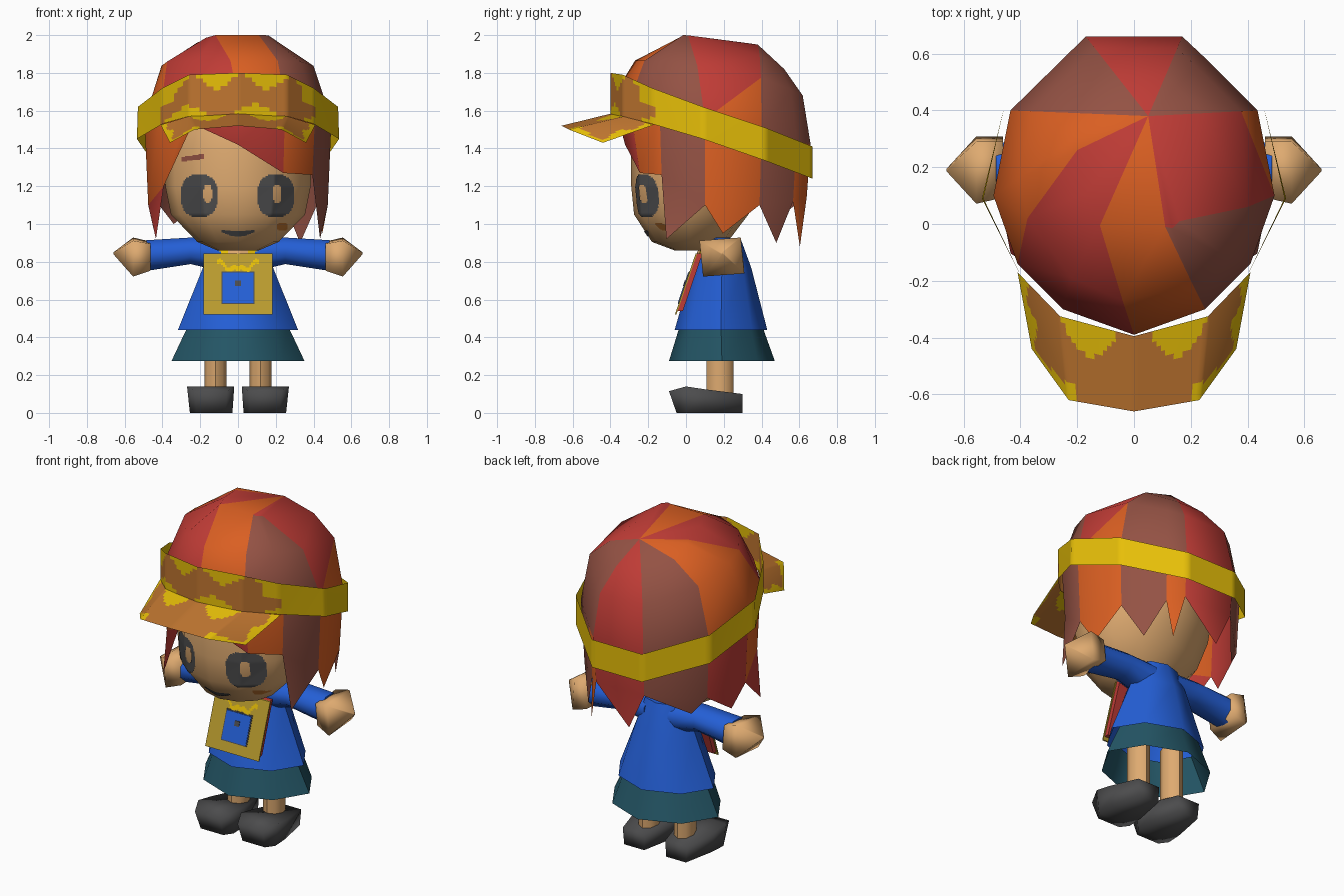
import bpy, bmesh, math
from mathutils import Vector
from mathutils.bvhtree import BVHTree

if "Cube" in bpy.data.objects:
    bpy.data.objects.remove(bpy.data.objects["Cube"])


def material(name, *rgb):
    m = bpy.data.materials.new(name)
    m.diffuse_color = [((c / 255 + 0.055) / 1.055) ** 2.4 for c in rgb] + [1]
    m.use_nodes = True
    m.node_tree.nodes["Principled BSDF"].inputs["Base Color"].default_value = m.diffuse_color
    return m


SKIN = material("skin", 222, 170, 112)
RED = material("hair_red", 192, 60, 54)
ORANGE = material("hair_orange", 218, 95, 34)
BROWN = material("hair_brown", 148, 82, 68)
YELLOW = material("cap_yellow", 232, 192, 8)
TAN = material("cap_tan", 192, 118, 48)
BLUE = material("shirt_blue", 36, 95, 214)
TEAL = material("skirt_teal", 36, 86, 102)
DARK = material("dark_grey", 76, 76, 77)
MUSTARD = material("bag_mustard", 186, 156, 46)


def finish(name, bm, mats, angle=50, recalc=True):
    if recalc:
        bmesh.ops.recalc_face_normals(bm, faces=bm.faces)
    me = bpy.data.meshes.new(name)
    bm.to_mesh(me)
    ob = bpy.data.objects.new(name, me)
    bpy.context.collection.objects.link(ob)
    for m in mats:
        me.materials.append(m)
    bpy.ops.object.select_all(action='DESELECT')
    ob.select_set(True)
    bpy.context.view_layer.objects.active = ob
    if angle:
        bpy.ops.object.shade_smooth_by_angle(angle=math.radians(angle))
    return ob


def loft(name, rings, mat, start=True, end=True, angle=50):
    """Skin a list of equal-length closed rings."""
    bm = bmesh.new()
    vs = [[bm.verts.new(p) for p in r] for r in rings]
    n = len(rings[0])
    for a, b in zip(vs, vs[1:]):
        for i in range(n):
            bm.faces.new((a[i], a[(i + 1) % n], b[(i + 1) % n], b[i]))
    if start:
        bm.faces.new(vs[0][::-1])
    if end:
        bm.faces.new(vs[-1])
    return finish(name, bm, [mat], angle)


def oval(cx, cy, z, rx, ry, n=8, odd=1.0):
    """Ring in a level plane; odd scales every second corner."""
    return [(cx + rx * math.sin(2 * math.pi * i / n) * (odd if i % 2 else 1),
             cy - ry * math.cos(2 * math.pi * i / n) * (odd if i % 2 else 1), z) for i in range(n)]


def oval_x(x, cy, cz, ry, rz, n=8, turn=22.5):
    t = math.radians(turn)
    return [(x, cy + ry * math.cos(2 * math.pi * i / n + t),
             cz + rz * math.sin(2 * math.pi * i / n + t)) for i in range(n)]


# Shoes, legs, sleeves and hands, on both sides
SHOE = [(.30, .075, .10, 0), (.10, .118, .125, 0), (0, .125, .14, 0), (-.09, .085, .115, .04)]
for s, side in ((1, "right"), (-1, "left")):
    loft(side + "_shoe", [[(s * .145 - w, y, top), (s * .145 + w, y, top),
                           (s * .142 + w * .9, y + d, 0), (s * .142 - w * .9, y + d, 0)]
                          for y, w, top, d in SHOE], DARK, angle=120)
    loft(side + "_leg", [oval(s * .12, .18, z, .058, .072) for z in (.09, .46)], SKIN)
    loft(side + "_sleeve", [oval_x(s * .08, .19, .835, .11, .095), oval_x(s * .25, .195, .858, .095, .076),
                            oval_x(s * .485, .195, .833, .1, .088)], BLUE, angle=70)
    loft(side + "_hand", [oval_x(s * .462, .2, .83, .14, .1, 4, 50),
                          oval_x(s * .555, .19, .825, .155, .135, 4, 50),
                          oval_x(s * .66, .19, .845, .006, .006, 4, 50)], SKIN, angle=100)

# Skirt, shirt and neck
loft("skirt", [oval(0, .19, .275, .352, .28, odd=.95), oval(0, .185, .47, .26, .215)], TEAL, False, False)
shirt = loft("shirt", [oval(0, .185, .44, .318, .245, odd=.95), oval(0, .19, .77, .185, .155),
                       oval(0, .19, .92, .135, .1)], BLUE, False, True)
loft("neck", [oval(0, .16, z, .06, .06) for z in (.86, .96)], SKIN)

# Head
HEAD = [(.86, .11, -.06, .13), (.905, .215, -.18, .22), (1.05, .355, -.275, .33), (1.2, .385, -.29, .42),
        (1.4, .39, -.29, .48), (1.6, .36, -.25, .46), (1.8, .2, -.08, .35)]
head = loft("head", [oval(0, (f + b) / 2, z, rx, (b - f) / 2, 12) for z, rx, f, b in HEAD], SKIN)


def painted(name, target, inside, box, mat, n=16, lift=.005):
    """Thin plate laid on the front of a target wherever inside(x, z) holds."""
    tb = bmesh.new()
    tb.from_mesh(target.data)
    tree = BVHTree.FromBMesh(tb)
    x0, x1, z0, z1 = box
    bm, cache = bmesh.new(), {}

    def vert(i, j):
        if (i, j) not in cache:
            x, z = x0 + (x1 - x0) * i / n, z0 + (z1 - z0) * j / n
            hit = tree.ray_cast(Vector((x, -2, z)), Vector((0, 1, 0)))[0]
            cache[i, j] = bm.verts.new((x, hit.y - lift, z)) if hit else None
        return cache[i, j]

    for i in range(n):
        for j in range(n):
            if inside(x0 + (x1 - x0) * (i + .5) / n, z0 + (z1 - z0) * (j + .5) / n):
                q = [vert(i, j), vert(i + 1, j), vert(i + 1, j + 1), vert(i, j + 1)]
                if all(q):
                    bm.faces.new(q)
    finish(name, bm, [mat], recalc=False)


def ell(x, z, cx, cz, rx, rz, p=2.6):
    return abs((x - cx) / rx) ** p + abs((z - cz) / rz) ** p < 1


# Eyes, brow, mouth and cheek
for cx, hx, side in ((-.205, -.16, "left"), (.2, .208, "right")):
    painted(side + "_eye", head,
            lambda x, z: ell(x, z, cx, 1.15, .097, .112) and not ell(x, z, hx, 1.16, .022, .05),
            (cx - .097, cx + .097, 1.038, 1.262), DARK, 28)
painted("brow", head, lambda x, z: abs(z - 1.35 - .15 * (x + .24)) < .013, (-.30, -.18, 1.32, 1.38), BROWN, 12)
painted("mouth", head, lambda x, z: .935 + 3 * x * x < z < .962 + x * x, (-.088, .088, .925, .98), DARK, 18)
painted("cheek", head, lambda x, z: ell(x, z, .235, .985, .03, .02), (.2, .27, .96, 1.01), TAN, 10)

# Collar opening and bag straps
painted("collar_skin", shirt, lambda x, z: abs(x) < .06 + (z - .83) * .4, (-.1, .1, .82, .915), SKIN, 12)
painted("bag_strap", shirt, lambda x, z: abs(abs(x) - .065 - (z - .83) * .5) < .022,
        (-.13, .13, .82, .915), YELLOW, 20, .009)


def bag_plate(name, x, z0, z1, near, far, mat):
    return loft(name, [[(sx * x, .05 + (z - .84) * .34 + d, z)
                        for sx, z in ((-1, z0), (1, z0), (1, z1), (-1, z1))] for d in (near, far)], mat, angle=0)


# Bag: a tilted plate with red backing, square pocket, button and trim
bag = bag_plate("bag", .182, .52, .845, 0, .008, MUSTARD)
bag_plate("bag_back", .175, .54, .845, .008, .036, RED)
bag_plate("pocket_border", .088, .577, .748, -.003, 0, DARK)
bag_plate("pocket", .082, .583, .742, -.006, 0, BLUE)
bag_plate("pocket_button", .016, .672, .70, -.009, 0, DARK)
painted("bag_trim", bag, lambda x, z: abs(z - .757 - 4 * x * x - .012 * math.sin(90 * abs(x))) < .013,
        (-.11, .11, .74, .82), YELLOW, 22, .003)

# Hair: strands fan from a crown point and end in tips
OUTLINE = [(-.17, .66), (.17, .66), (.25, .585), (.435, .4), (.495, .1), (.41, -.14), (.25, -.3),
           (0, -.39), (-.25, -.3), (-.41, -.14), (-.495, .1), (-.435, .4)]
SWIRL = [{4: (.16, .01), 5: (.135, -.015), 6: (.11, -.01), 7: (-.12, -.005), 8: (-.17, .11), 9: (-.2, .26),
          10: (-.215, .3)},
         {4: (.40, .06), 5: (.33, -.12), 6: (.21, -.22), 7: (-.04, -.27), 8: (-.22, -.19), 9: (-.375, .02),
          10: (-.405, .16)}]
HEM = [1.14, 1.14, 1.12, 1.1, 1.1, 1.26, 1.27, 1.42, 1.53, 1.2, 1.1, 1.1]
TIPS = {0: (.92, -.06, 0), 1: (.88, .02, 0), 2: (.9, 0, 0), 3: (.95, 0, -.05), 4: (.92, 0, -.09),
        9: (.92, 0, -.09), 10: (.97, 0, -.05), 11: (1.0, -.05, -.08)}
HUES = ["RBBRRRORROOB", "RBBRBBORROOB", "ROBOBORROORB", "ROBOBORRORRB"]   # crown, sides, ends, tips
POLE = Vector((.05, .38, 1.95))


def hair_point(row, k):
    x, y = OUTLINE[k]
    if row == 3:
        return x * .96, .13 + (y - .13) * (.96 if y > -.2 else .87), HEM[k]
    t = (.5, .85, 1)[row]
    px, py = POLE.x + t * (x - POLE.x), POLE.y + t * (y - POLE.y)
    back = (y + .39) / 1.05
    z = (2.0 - .18 * back ** 1.8, 1.865 - .185 * back ** 2.5, 1.67 - .25 * back)[row]
    if row < 2 and k in SWIRL[row]:
        px, py = SWIRL[row][k]
        if row == 0:
            z = min(2.0, 2.0 - .13 * py)
    return px, py, z


bm = bmesh.new()
rows = [[bm.verts.new(hair_point(r, k)) for k in range(12)] for r in range(4)]
crown = bm.verts.new(POLE)
for k in range(12):
    m = (k + 1) % 12
    strand = [((crown, rows[0][k], rows[0][m]), 0)]
    for r in range(3):
        a, b, c, d = rows[r][k], rows[r + 1][k], rows[r + 1][m], rows[r][m]
        if k == 3 and r == 1:        # slanted colour edge on one side
            strand += [((a, b, c), 2), ((a, c, d), 1)]
        else:
            strand.append(((a, b, c, d), 2 if r == 2 else 1))
    if k in TIPS:
        mid = (rows[3][k].co + rows[3][m].co) / 2
        z, dx, dy = TIPS[k]
        strand.append(((rows[3][k], bm.verts.new((mid.x + dx, mid.y + dy, z)), rows[3][m]), 3))
    for vs, zone in strand:
        bm.faces.new(vs).material_index = "ROB".index(HUES[zone][k])
finish("hair", bm, [RED, ORANGE, BROWN], 60)


# Cap band and brim: finely split strips coloured by a patch rule
def strip(name, low, high, cols, rws, rule, closed):
    pts = []
    n = len(low)
    for i in range(n if closed else n - 1):
        for c in range(cols):
            pts.append([Vector(e[i]).lerp(Vector(e[(i + 1) % n]), c / cols) for e in (low, high)])
    if not closed:
        pts.append((Vector(low[-1]), Vector(high[-1])))
    bm = bmesh.new()
    grid = [[bm.verts.new(a.lerp(b, j / rws)) for j in range(rws + 1)] for a, b in pts]
    for i in range(len(grid) if closed else len(grid) - 1):
        g, h = grid[i], grid[(i + 1) % len(grid)]
        for j in range(rws):
            f = bm.faces.new((g[j], h[j], h[j + 1], g[j + 1]))
            f.material_index = int(rule(f.calc_center_median(), (j + .5) / rws))
            f.normal_update()
    # Face outward (band) or upward (brim)
    out = Vector((1, 1, 0)) if closed else Vector((0, 0, 1))
    if sum(f.normal.dot(f.calc_center_median() * out if closed else out) for f in bm.faces) < 0:
        bmesh.ops.reverse_faces(bm, faces=bm.faces)
    finish(name, bm, [YELLOW, TAN], 180, recalc=False)


def band_rule(p, v):
    top = .8 + .17 * math.sin(24 * p.x + 1)
    bottom = .1 + .16 * math.sin(17 * p.x)
    return p.y < (-.17 if v < .5 else -.25) and bottom < v < top


def brim_rule(p, v):
    ax = abs(p.x)
    corner = ax > .2 and v > .87 - .06 * math.sin(30 * p.y)
    edge = p.y > -.45 and ax > .385 + .18 * (p.y + .17) + .012 * math.sin(40 * p.y)
    return not (corner or edge or ell(ax, v, .155, 0, .1, .42, 1.5))


HALF = [(0, -.40, 1.58, 1.80), (.26, -.335, 1.57, 1.79), (.40, -.18, 1.53, 1.72),
        (.53, .09, 1.45, 1.62), (.455, .42, 1.335, 1.51), (.17, .67, 1.24, 1.41)]
loop = HALF + [(-x, y, a, b) for x, y, a, b in HALF[:0:-1]]
strip("cap_band", [(x * (1.01 if abs(x) > .5 else 1), y, a) for x, y, a, b in loop],
      [(x, y, b) for x, y, a, b in loop], 14, 10, band_rule, True)
inner = [(0, -.395, 1.585), (.26, -.325, 1.57), (.41, -.17, 1.525)]
outer = [(0, -.66, 1.52), (.23, -.62, 1.50), (.36, -.44, 1.43)]
strip("cap_brim", *([(-x, y, z) for x, y, z in p[:0:-1]] + p for p in (inner, outer)), 16, 14, brim_rule, False)
